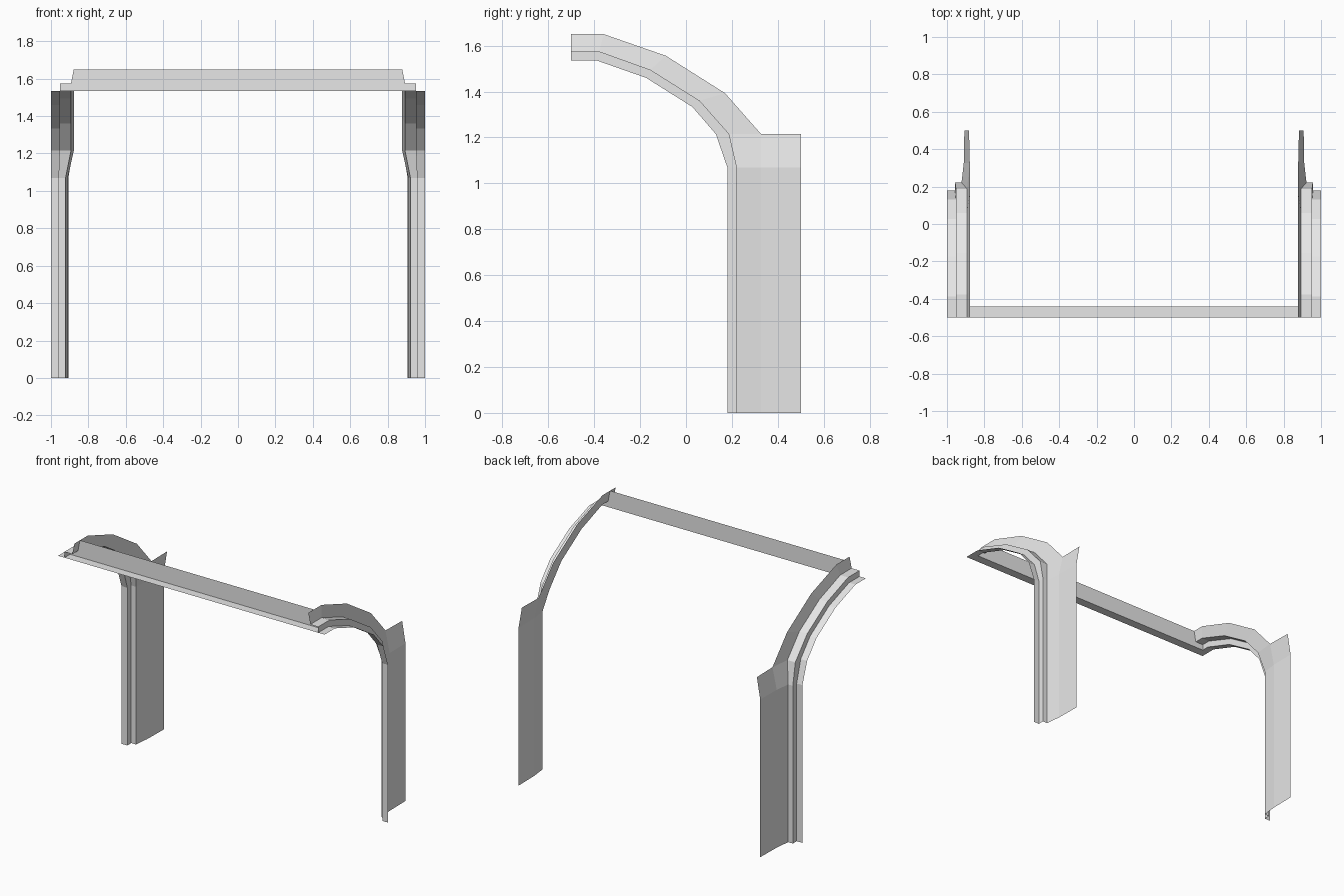
import bpy
import bmesh

cube = bpy.data.objects.get("Cube")
if cube:
    bpy.data.objects.remove(cube, do_unlink=True)

grey = bpy.data.materials.new("light_grey")
grey.use_nodes = True
COLOUR = (0.8, 0.8, 0.8, 1)
grey.diffuse_color = COLOUR
grey.node_tree.nodes["Principled BSDF"].inputs["Base Color"].default_value = COLOUR


def make_sheet(name, rows):
    """Skin a grid of points; rows are stations along the sweep."""
    bm = bmesh.new()
    grid = [[bm.verts.new(p) for p in row] for row in rows]
    for low, high in zip(grid, grid[1:]):
        for j in range(min(len(low), len(high)) - 1):
            bm.faces.new((low[j], low[j + 1], high[j + 1], high[j]))
    mesh = bpy.data.meshes.new(name)
    bm.to_mesh(mesh)
    bm.free()
    mesh.materials.append(grey)
    obj = bpy.data.objects.new(name, mesh)
    bpy.context.collection.objects.link(obj)
    return obj


# Side curves (y, z), from the foot to the front end of the arch
flange = [(0.18, 0), (0.18, 1.07), (0.13, 1.215), (0.028, 1.333),
          (-0.174, 1.46), (-0.388, 1.535), (-0.5, 1.535)]
step = [(0.222, 0), (0.222, 1.07), (0.188, 1.215), (0.06, 1.36),
        (-0.155, 1.495), (-0.378, 1.575), (-0.5, 1.575)]
crest = [(0.327, 0), (0.327, 1.07), (0.327, 1.215), (0.17, 1.393),
         (-0.088, 1.556), (-0.358, 1.65), (-0.5, 1.65)]

# Stepped pillar and arch, with the wide panel behind the pillar
rows = []
for i, (f, s, c) in enumerate(zip(flange, step, crest)):
    pillar = i < 2
    edge = 0.957 if pillar else 0.952
    wall = 0.922 if pillar else 0.893
    top = 0.91 if pillar else 0.878
    row = [(1, *f), (edge, *f), (edge, *s), (wall, *s), (top, *c)]
    if i < 3:
        row.append((0.907 if pillar else 0.882, 0.5, c[1]))
    rows.append(row)
side = make_sheet("side_pillars_and_arches", rows)
mirror = side.modifiers.new("Mirror", "MIRROR")
mirror.use_axis[0] = True

# Upright front crossbar, cut to the stepped arch section
BACK = -0.44
outline = [(0.952, 1.535), (0.952, 1.575), (0.893, 1.575), (0.878, 1.65)]
make_sheet("crossbar_face", [[(-x, BACK, z), (x, BACK, z)] for x, z in outline])

# Flat lip along the lower front of the crossbar
make_sheet("crossbar_lip", [[(-0.952, y, 1.535), (0.952, y, 1.535)]
                            for y in (-0.5, BACK)])
